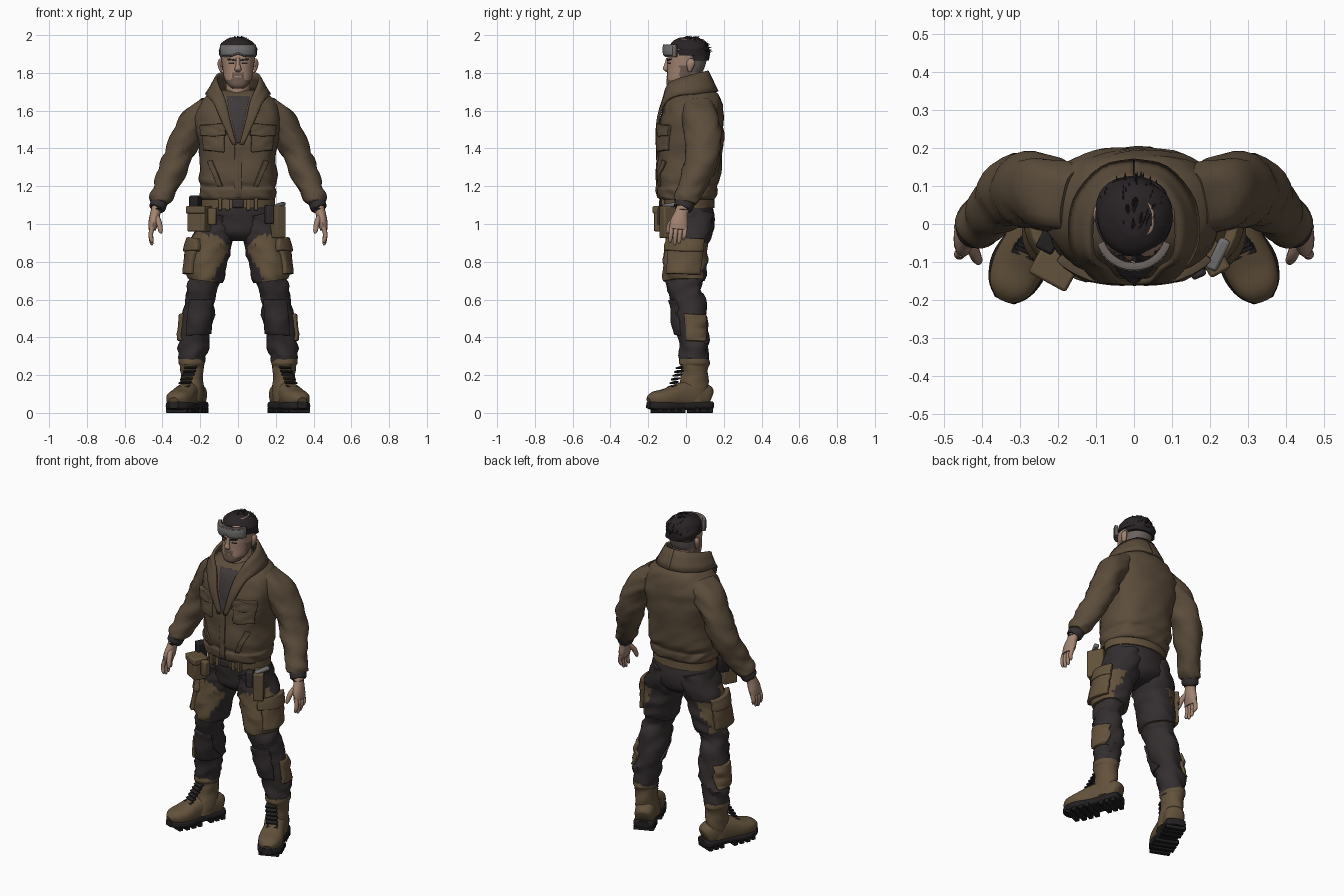
import bpy, bmesh, math, random
from mathutils import Vector, Matrix, noise
from mathutils.bvhtree import BVHTree

if "Cube" in bpy.data.objects:
    bpy.data.objects.remove(bpy.data.objects["Cube"])
random.seed(4)
X, Y, Z = Vector((1, 0, 0)), Vector((0, 1, 0)), Vector((0, 0, 1))
made, trees = [], {}


def material(name, *rgb):
    m = bpy.data.materials.new(name)
    m.use_nodes = True
    m.diffuse_color = (*rgb, 1)
    m.node_tree.nodes["Principled BSDF"].inputs["Base Color"].default_value = (*rgb, 1)
    return m


JACKET = material("jacket brown", .105, .073, .044)
GEAR = material("gear brown", .125, .085, .045)
CLOTH = material("charcoal cloth", .034, .027, .028)
SHIRT = material("shirt grey", .05, .041, .042)
SKIN = material("skin", .36, .23, .165)
BEARD = material("stubble", .16, .105, .08)
HAIR = material("dark hair", .022, .017, .019)
SHAVED = material("shaved hair", .15, .125, .115)
LENS = material("lens grey", .17, .17, .17)
RUBBER = material("black rubber", .016, .014, .014)


def finish(name, bm, mats, mirror=False, bevel=0, solid=0):
    me = bpy.data.meshes.new(name)
    bm.to_mesh(me)
    bm.free()
    ob = bpy.data.objects.new(name, me)
    bpy.context.scene.collection.objects.link(ob)
    for m in mats:
        me.materials.append(m)
    if solid:
        s = ob.modifiers.new("thickness", "SOLIDIFY")
        s.thickness, s.offset = solid, 0
    if bevel:
        b = ob.modifiers.new("soft edges", "BEVEL")
        b.width, b.segments = bevel, 2
    if mirror:
        ob.modifiers.new("other side", "MIRROR")
    made.append(ob)
    return ob


def smooth_rows(rows, sub):
    # Catmull-Rom interpolation through the given sections
    r = [Vector(q) for q in rows]
    out = []
    for i in range(len(r) - 1):
        a, b, c, d = r[max(i - 1, 0)], r[i], r[i + 1], r[min(i + 2, len(r) - 1)]
        for k in range(sub):
            t = k / sub
            out.append(b + (c - a) * (t / 2) + (a * 2 - b * 5 + c * 4 - d) * (t * t / 2)
                       + (b * 3 - a - c * 3 + d) * (t ** 3 / 2))
    return out + [r[-1]]


def loft(name, rows, mats, n=28, sub=4, flat=True, p=2, folds=0, up=Y, mirror=False, rule=None):
    # Each row is x, y, z and two radii
    mats = mats if isinstance(mats, list) else [mats]
    rows = smooth_rows(rows, sub)
    bm = bmesh.new()
    rings = []
    for i, r in enumerate(rows):
        c = Vector(r[:3])
        t = Z if flat else (Vector(rows[min(i + 1, len(rows) - 1)][:3]) - Vector(rows[max(i - 1, 0)][:3])).normalized()
        v = (up - t * up.dot(t)).normalized()
        u = v.cross(t)
        ring = []
        for k in range(n):
            a = math.tau * k / n
            ca, sa = math.cos(a), math.sin(a)
            d = u * (r[3] * math.copysign(abs(ca) ** (2 / p), ca)) + v * (r[4] * math.copysign(abs(sa) ** (2 / p), sa))
            q = c + d
            w = folds * noise.noise(Vector((q.x * 11, q.y * 11, q.z * 26 + q.x * 14)))
            ring.append(bm.verts.new(q + d.normalized() * w))
        rings.append(ring)
    for a, b in zip(rings, rings[1:]):
        for k in range(n):
            bm.faces.new((a[k], a[(k + 1) % n], b[(k + 1) % n], b[k]))
    bm.faces.new(rings[0])
    bm.faces.new(rings[-1])
    bmesh.ops.recalc_face_normals(bm, faces=bm.faces)
    bm.normal_update()
    for f in bm.faces:
        f.material_index = rule(f.calc_center_median(), f.normal) if rule else 0
    trees[name] = BVHTree.FromBMesh(bm)
    return finish(name, bm, mats, mirror)


def body(rows):
    # Sections given as height, half width, front and back
    return [(0, (f + b) / 2, z, w, (b - f) / 2) for z, w, f, b in rows]


def panel(name, quad, target, mat, thick, side=False, mirror=True, n=8):
    # Patch laid on a surface; corners are (x, z) from the front or (y, z) from the side
    d = -X if side else Y
    bl, br, tr, tl = [Vector(q) for q in quad]
    bm = bmesh.new()
    grid = []
    for j in range(n + 1):
        for i in range(n + 1):
            s = bl.lerp(br, i / n).lerp(tl.lerp(tr, i / n), j / n)
            o = Vector((1, s.x, s.y)) if side else Vector((s.x, -1, s.y))
            hit = trees[target].ray_cast(o, d)[0] or trees[target].find_nearest(o + d * .8)[0]
            grid.append(bm.verts.new(hit))
    for j in range(n):
        for i in range(n):
            k = j * (n + 1) + i
            bm.faces.new((grid[k], grid[k + 1], grid[k + n + 2], grid[k + n + 1]))
    return finish(name, bm, [mat], mirror, min(thick * .3, .005), thick * 2)


def box(name, at, size, mat, turn=0, tilt=0, mirror=False, bevel=.008):
    bm = bmesh.new()
    m = Matrix.Translation(at) @ Matrix.Rotation(turn, 4, "Z") @ Matrix.Rotation(tilt, 4, "X")
    bmesh.ops.create_cube(bm, size=1, matrix=m @ Matrix.Diagonal((*size, 1)))
    return finish(name, bm, [mat], mirror, bevel)


# Jacket
loft("jacket_body", body([(1.13, .19, -.14, .145), (1.145, .2, -.15, .16), (1.18, .203, -.155, .165),
     (1.2, .197, -.147, .165), (1.24, .207, -.156, .18), (1.35, .2, -.152, .19), (1.48, .22, -.148, .2),
     (1.58, .228, -.128, .2), (1.65, .195, -.1, .185), (1.69, .145, -.065, .165), (1.71, .1, -.03, .13)]),
     JACKET, n=48, p=2.4, folds=.012)
loft("sleeves", [(.15, .06, 1.62, .06, .09), (.215, .075, 1.56, .078, .1), (.265, .088, 1.48, .08, .098),
     (.31, .088, 1.38, .077, .088), (.352, .06, 1.27, .072, .08), (.39, .02, 1.18, .064, .072),
     (.416, -.006, 1.125, .055, .064), (.42, -.01, 1.115, .042, .05)], JACKET, flat=False, folds=.016, mirror=True)
loft("cuffs", [(.412, 0, 1.13, .045, .052), (.428, -.016, 1.085, .043, .05), (.43, -.018, 1.08, .03, .035)],
     CLOTH, flat=False, mirror=True)
panel("shirt", [(-.006, 1.43), (.006, 1.43), (.062, 1.675), (-.062, 1.675)], "jacket_body", SHIRT, .004, mirror=False)
panel("front_placket", [(-.018, 1.14), (.018, 1.14), (.018, 1.43), (-.018, 1.43)], "jacket_body", JACKET, .006, mirror=False)
panel("chest_pockets", [(.07, 1.38), (.175, 1.39), (.185, 1.5), (.07, 1.5)], "jacket_body", JACKET, .016)
panel("chest_flaps", [(.064, 1.465), (.185, 1.465), (.19, 1.525), (.064, 1.53)], "jacket_body", JACKET, .022)
panel("hand_pockets", [(.08, 1.2), (.105, 1.2), (.16, 1.33), (.135, 1.34)], "jacket_body", JACKET, .009)

# Collar running from the lapels round the back of the neck
inner = smooth_rows([(.008, -.152, 1.42), (.042, -.148, 1.55), (.068, -.118, 1.66), (.108, -.085, 1.745),
                     (.11, .02, 1.785), (.065, .095, 1.805), (0, .112, 1.81)], 4)
outer = smooth_rows([(.03, -.155, 1.42), (.09, -.148, 1.55), (.13, -.115, 1.64), (.165, -.045, 1.68),
                     (.155, .06, 1.69), (.085, .145, 1.7), (0, .165, 1.7)], 4)
bm = bmesh.new()
pairs = [[bm.verts.new(a.lerp(b, k / 3)) for k in range(4)] for a, b in zip(inner, outer)]
for a, b in zip(pairs, pairs[1:]):
    for k in range(3):
        bm.faces.new((a[k], a[k + 1], b[k + 1], b[k]))
finish("collar", bm, [JACKET], True, 0, .016)

# Head and face
loft("neck", [(0, .035, 1.6, .075, .07), (0, .025, 1.68, .066, .075), (0, .02, 1.8, .062, .07)], SKIN)


def face_rule(c, n):
    if c.y > .025 and 1.8 < c.z < 1.9:
        return 2
    jaw = c.z < 1.762 or (abs(c.x) < .034 and c.z < 1.798) or (-.035 < c.y < .03 and c.z < 1.835)
    return 1 if jaw else 0


loft("head", body([(1.718, .03, -.09, -.03), (1.735, .052, -.102, .0), (1.77, .072, -.102, .055),
     (1.81, .08, -.099, .09), (1.86, .087, -.098, .108), (1.91, .091, -.094, .115), (1.95, .082, -.078, .108),
     (1.98, .05, -.04, .07)]), [SKIN, BEARD, SHAVED], n=48, sub=5, p=2.2, rule=face_rule)
loft("nose", [(0, -.094, 1.88, .01, .01), (0, -.103, 1.845, .011, .012), (0, -.108, 1.82, .018, .014),
     (0, -.098, 1.806, .012, .008)], SKIN, n=12)
loft("ears", [(.088, .02, 1.805, .006, .008), (.092, .022, 1.825, .012, .016), (.095, .026, 1.855, .013, .023),
     (.093, .026, 1.875, .006, .01)], SKIN, n=12, mirror=True)
panel("eyes", [(.022, 1.846), (.05, 1.847), (.05, 1.854), (.022, 1.855)], "head", HAIR, .002)
panel("eyebrows", [(.014, 1.862), (.056, 1.868), (.056, 1.877), (.014, 1.871)], "head", HAIR, .004)
panel("mouth", [(-.024, 1.776), (.024, 1.776), (.02, 1.784), (-.02, 1.784)], "head", SKIN, .003, mirror=False)

# Hair swept back in tufts
loft("hair", body([(1.865, .09, .01, .118), (1.9, .098, -.05, .124), (1.935, .096, -.086, .122),
     (1.968, .074, -.07, .103), (1.988, .035, -.03, .06)]), HAIR, n=36, folds=.012)
bm = bmesh.new()
for i in range(110):
    a, e = random.uniform(0, math.tau), random.uniform(.1, 1.4)
    nrm = Vector((math.cos(a) * math.cos(e), math.sin(a) * math.cos(e), math.sin(e)))
    at = Vector((nrm.x * .088, .018 + nrm.y * .1, 1.9 + nrm.z * .085))
    aim = (nrm * .45 + Y * .8 + Z * .1).normalized()
    bmesh.ops.create_cone(bm, segments=5, radius1=.013, radius2=0, depth=.05,
                          matrix=Matrix.Translation(at) @ aim.to_track_quat("Z", "Y").to_matrix().to_4x4())
for v in bm.verts:
    v.co.z = min(v.co.z, 2)
finish("hair_tufts", bm, [HAIR])


# Goggles resting on the forehead
def visor(name, reach, low, high, spread, mat, thick):
    bm = bmesh.new()
    cols = []
    for i in range(17):
        a = spread * (i / 8 - 1)
        notch = .014 * max(0, 1 - abs(i - 8) / 3)
        cols.append([bm.verts.new((reach * math.sin(a), -.02 - reach * math.cos(a), z)) for z in (low + notch, high)])
    for a, b in zip(cols, cols[1:]):
        bm.faces.new((a[0], b[0], b[1], a[1]))
    finish(name, bm, [mat], False, .003, thick)


visor("goggle_frame", .092, 1.884, 1.95, 1.25, SHAVED, .02)
visor("goggle_lens", .1, 1.893, 1.941, 1.05, LENS, .009)
loft("goggle_strap", body([(1.893, .1, -.085, .126), (1.92, .102, -.088, .127)]), HAIR, n=36)

# Hands
loft("palms", [(.425, -.012, 1.1, .028, .034), (.437, -.024, 1.06, .027, .036), (.447, -.036, 1.01, .027, .048),
     (.455, -.04, .97, .02, .046)], SKIN, n=16, flat=False, mirror=True)
for i, name in enumerate(["index_fingers", "middle_fingers", "ring_fingers", "little_fingers"]):
    y, tip = -.076 + i * .024, (.9, .888, .895, .915)[i]
    loft(name, [(.452, y, .985, .013, .013), (.462, y - .004, .945, .012, .012),
         (.457, y - .008, tip + .012, .01, .01), (.453, y - .008, tip, .004, .004)], SKIN, n=10, flat=False, mirror=True)
loft("thumbs", [(.432, -.045, 1.04, .016, .018), (.418, -.08, 1.005, .015, .016), (.41, -.096, .965, .012, .012),
     (.408, -.1, .95, .005, .005)], SKIN, n=10, flat=False, mirror=True)

# Trousers
loft("trouser_seat", body([(1.16, .175, -.12, .135), (1.08, .192, -.12, .145), (1.01, .195, -.112, .15),
     (.95, .16, -.1, .14), (.91, .07, -.06, .1)]), CLOTH, n=36, folds=.008)
loft("trouser_legs", [(.1, .015, 1.05, .085, .125), (.122, .015, .96, .104, .125), (.148, .0, .85, .1, .112),
     (.175, -.008, .72, .084, .1), (.192, -.004, .64, .076, .09), (.203, .015, .56, .08, .092),
     (.222, .035, .43, .08, .086), (.238, .045, .33, .072, .08), (.247, .045, .25, .064, .074)],
     CLOTH, flat=False, folds=.022, mirror=True)
loft("thigh_covers", [(.128, .01, .94, .1, .118), (.148, 0, .86, .108, .12), (.163, -.004, .79, .105, .118),
     (.172, -.008, .73, .1, .114), (.176, -.008, .7, .094, .108)], [GEAR, CLOTH], n=36, flat=False, folds=.014,
     mirror=True, rule=lambda c, n: 0 if n.x * .75 - n.y * .55 > -.3 - (c.z - .82) * 3 else 1)
panel("cargo_pockets", [(-.095, .735), (.07, .735), (.08, .9), (-.085, .9)], "thigh_covers", GEAR, .022, side=True)
panel("cargo_flaps", [(-.1, .855), (.078, .855), (.085, .92), (-.09, .92)], "thigh_covers", GEAR, .029, side=True)
panel("knee_pads", [(.15, .42), (.27, .41), (.255, .6), (.14, .6)], "trouser_legs", CLOTH, .012)
panel("calf_pockets", [(.0, .385), (.1, .375), (.1, .515), (-.005, .525)], "trouser_legs", GEAR, .016, side=True)

# Belt, buckle and pouches
loft("belt", body([(1.085, .197, -.13, .152), (1.132, .197, -.132, .15)]), GEAR, n=36)
box("buckle", (0, -.134, 1.108), (.06, .016, .045), CLOTH)
for i, x in enumerate((.055, .095)):
    box("belt_keepers_%d" % (i + 1), (x, -.122, 1.105), (.022, .022, .065), GEAR, mirror=True, bevel=.004)
box("right_pouch", (-.205, -.11, 1.025), (.105, .085, .13), GEAR, turn=-.5)
box("right_pouch_flap", (-.207, -.112, 1.075), (.112, .094, .04), GEAR, turn=-.5)
box("right_radio", (-.225, -.045, 1.1), (.05, .06, .1), RUBBER, turn=-.5)
box("small_pouch", (-.135, -.13, 1.04), (.045, .04, .09), GEAR, turn=-.3)
box("left_holster", (.205, -.085, 1.01), (.06, .1, .17), GEAR, turn=.5)
box("left_small_pouch", (.165, -.12, 1.05), (.04, .045, .1), CLOTH, turn=.4)
box("tool_handle", (.222, -.08, 1.1), (.03, .09, .022), LENS, turn=-.45, tilt=.15)

# Boots, with toes turned outward
heel, toe = Vector((.212, .115, 0)), Vector((.333, -.182, 0))
aim = (toe - heel).normalized()
turn = math.atan2(aim.x, -aim.y)


def along(rows):
    return [(*(heel.lerp(toe, t) + Z * z), w, h) for t, z, w, h in rows]


loft("boot_shafts", [(.247, .045, .285, .066, .078), (.247, .045, .262, .07, .082), (.245, .046, .24, .062, .074),
     (.243, .042, .17, .058, .074), (.243, .03, .11, .062, .085), (.245, .02, .06, .062, .09)],
     GEAR, folds=.007, mirror=True)
loft("boot_feet", along([(-.04, .085, .03, .035), (.02, .09, .054, .06), (.25, .095, .06, .075), (.5, .09, .062, .068),
     (.75, .078, .07, .05), (.95, .072, .057, .04), (1.05, .062, .025, .02)]), GEAR, flat=False, p=2.5, up=Z, mirror=True)
loft("boot_soles", along([(-.06, .04, .035, .02), (.0, .04, .06, .022), (.3, .038, .06, .022), (.5, .036, .062, .022),
     (.75, .036, .076, .022), (.95, .038, .06, .022), (1.06, .042, .028, .018)]), RUBBER, flat=False, p=4, up=Z, mirror=True)
for i, t in enumerate((.02, .14, .26, .52, .65, .78, .91)):
    c = heel.lerp(toe, t)
    box("sole_treads_%d" % (i + 1), c + Z * .013, (.118 if t < .5 or t > .9 else .138, .026, .026), RUBBER, turn, mirror=True, bevel=.003)
for i in range(6):
    c = Vector((.25, -.03, .24)).lerp(Vector((.287, -.072, .14)), i / 5)
    box("laces_%d" % (i + 1), c, (.066, .03, .009), RUBBER, turn, .3, mirror=True, bevel=.003)

# Smooth shading with crisp corners
for ob in bpy.context.selected_objects:
    ob.select_set(False)
for ob in made:
    ob.select_set(True)
bpy.context.view_layer.objects.active = made[0]
bpy.ops.object.shade_smooth_by_angle(angle=math.radians(40))
